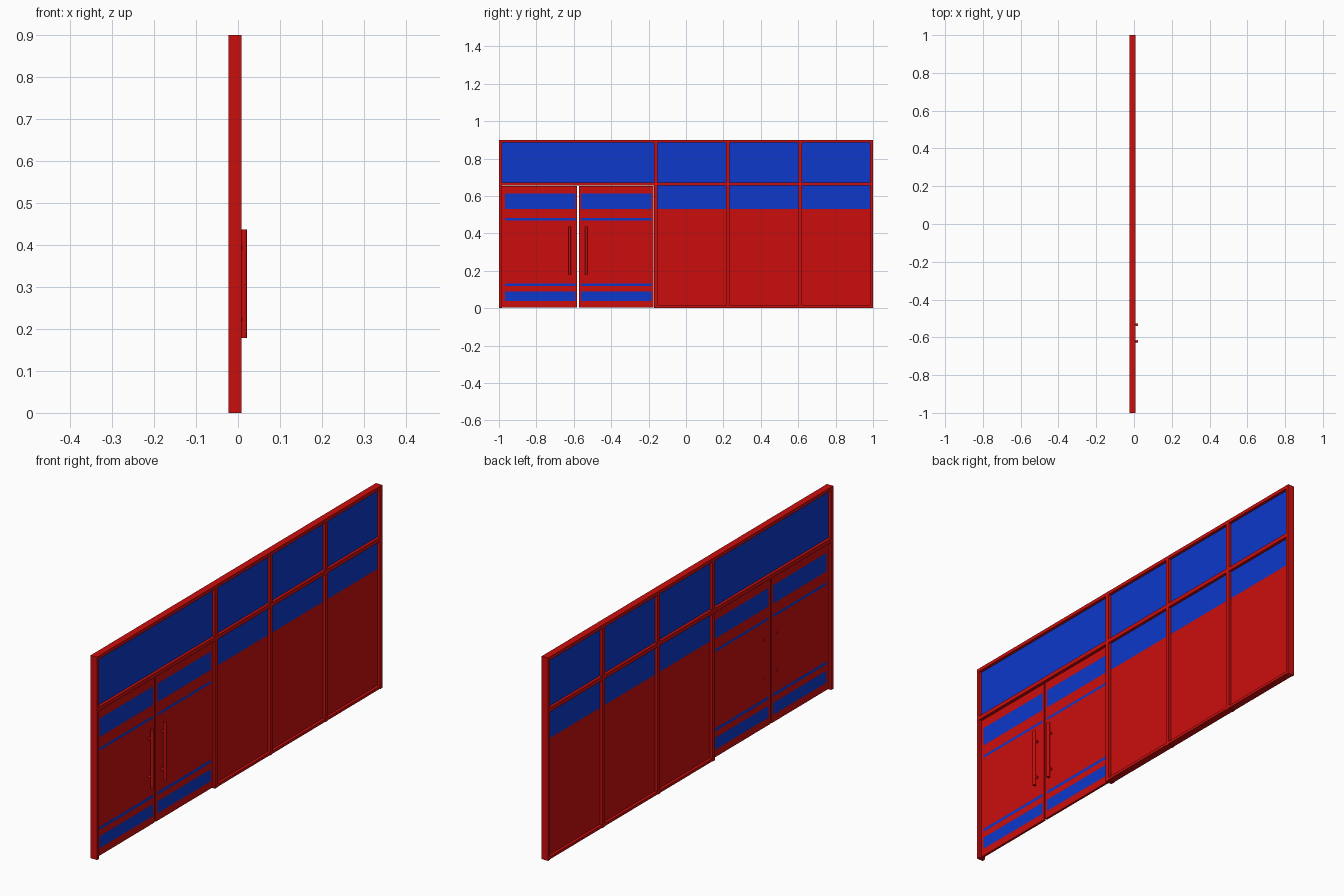
import bpy
import math

cube = bpy.data.objects.get("Cube")
if cube:
    bpy.data.objects.remove(cube, do_unlink=True)


def material(name, rgb):
    m = bpy.data.materials.new(name)
    m.use_nodes = True
    m.diffuse_color = (*rgb, 1)
    m.node_tree.nodes["Principled BSDF"].inputs["Base Color"].default_value = (*rgb, 1)
    return m


RED = material("red", (0.6, 0.004, 0.004))
BLUE = material("blue", (0.004, 0.04, 0.6))

BACK, FRONT = -0.023, 0.008      # frame depth
MID = (BACK + FRONT) / 2
TOP = 0.9
RAIL_LOW, RAIL_HIGH = 0.655, 0.673


def box(name, x, y, z, mat):
    """Box from (low, high) ranges on each axis."""
    bpy.ops.mesh.primitive_cube_add(size=1, location=[sum(r) / 2 for r in (x, y, z)])
    ob = bpy.context.object
    ob.name = name
    ob.scale = [r[1] - r[0] for r in (x, y, z)]
    bpy.ops.object.transform_apply(location=False, rotation=False, scale=True)
    ob.data.materials.append(mat)
    return ob


def rod(name, radius, length, loc, along_x=False):
    bpy.ops.mesh.primitive_cylinder_add(
        vertices=16, radius=radius, depth=length, location=loc,
        rotation=(0, math.pi / 2 if along_x else 0, 0))
    ob = bpy.context.object
    ob.name = name
    ob.data.materials.append(RED)
    bpy.ops.object.shade_smooth_by_angle()


# Posts and mullions
depth = (BACK, FRONT)
posts = [(-1, -0.985), (-0.172, -0.153), (0.215, 0.232), (0.602, 0.619), (0.985, 1)]
for i, y in enumerate(posts):
    box(f"post_{i + 1}", depth, y, (0, TOP), RED)

# Rails and glazing of each bay
pane = (MID - 0.003, MID + 0.003)
for i in range(4):
    y = (posts[i][1], posts[i + 1][0])
    box(f"top_rail_{i + 1}", depth, y, (TOP - 0.015, TOP), RED)
    box(f"middle_rail_{i + 1}", depth, y, (RAIL_LOW, RAIL_HIGH), RED)
    box(f"upper_glass_{i + 1}", pane, y, (RAIL_HIGH, TOP - 0.015), BLUE)
    if i > 0:
        box(f"bottom_rail_{i + 1}", depth, y, (0.002, 0.014), RED)
        box(f"lower_glass_{i + 1}", pane, y, (0.53, RAIL_LOW), BLUE)
        box(f"lower_panel_{i + 1}", pane, y, (0.014, 0.53), RED)

# Double doors: red bands alternate with blue strips between the stiles
leaf = (MID - 0.005, MID + 0.005)
levels = [0.004, 0.037, 0.09, 0.118, 0.132, 0.47, 0.482, 0.53, 0.612, 0.652]
doors = {"right": ((-0.984, -0.582), (-0.968, -0.592), -0.622),
         "left": ((-0.573, -0.173), (-0.561, -0.184), -0.533)}
for side, (outer, inner, handle_y) in doors.items():
    for k, y in enumerate([(outer[0], inner[0]), (inner[1], outer[1])]):
        box(f"{side}_door_stile_{k + 1}", leaf, y, (levels[0], levels[-1]), RED)
    for k, z in enumerate(zip(levels, levels[1:])):
        blue = k % 2 == 1
        name = f"{side}_door_{'strip' if blue else 'band'}_{k + 1}"
        box(name, leaf, inner, z, BLUE if blue else RED)

    # Pull handle with two fixings through the leaf
    rod(f"{side}_handle_bar", 0.007, 0.258, (0.015, handle_y, 0.308))
    for k, z in enumerate((0.223, 0.393)):
        rod(f"{side}_handle_fixing_{k + 1}", 0.005, 0.03, (0.0, handle_y, z), True)
